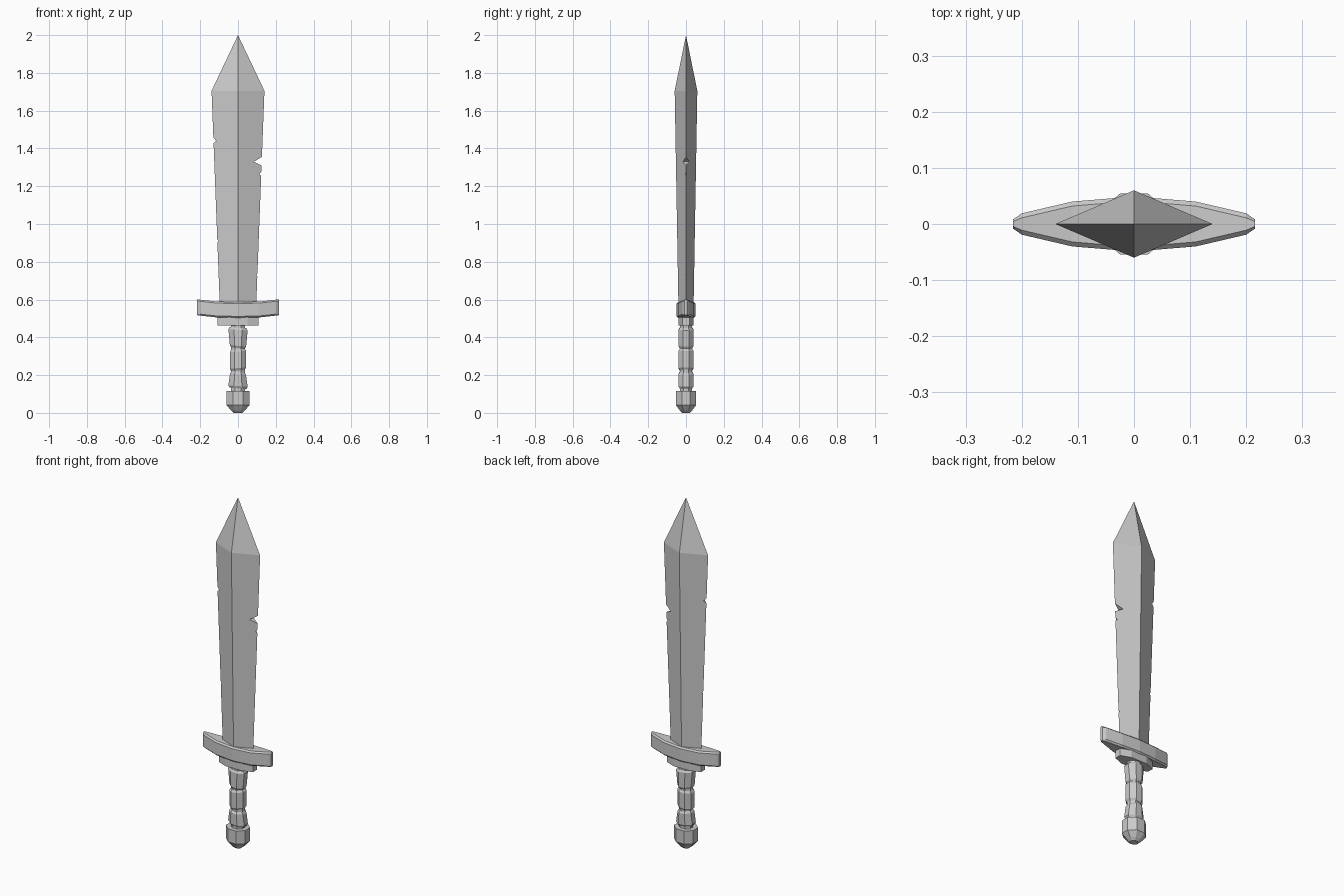
import bpy, bmesh, math

if "Cube" in bpy.data.objects:
    bpy.data.objects.remove(bpy.data.objects["Cube"])


def make_object(name, bm):
    bmesh.ops.recalc_face_normals(bm, faces=bm.faces[:])
    mesh = bpy.data.meshes.new(name)
    bm.to_mesh(mesh)
    bm.free()
    obj = bpy.data.objects.new(name, mesh)
    bpy.context.collection.objects.link(obj)
    return obj


def loft(name, rings):
    """Skin equal-length point rings and close both ends."""
    bm = bmesh.new()
    loops = [[bm.verts.new(p) for p in ring] for ring in rings]
    n = len(loops[0])
    for a, b in zip(loops, loops[1:]):
        for i in range(n):
            j = (i + 1) % n
            bm.faces.new((a[i], a[j], b[j], b[i]))
    bm.faces.new(loops[0])
    bm.faces.new(loops[-1])
    return make_object(name, bm)


def octagon(z, rx, ry, tilt=0.0):
    """Octagon with flats facing the axes; rx and ry reach the flats."""
    k = 1 / math.cos(math.pi / 8)
    angles = [math.pi * (i + 0.5) / 4 for i in range(8)]
    return [(rx * k * math.cos(a), ry * k * math.sin(a), z + tilt * math.cos(a))
            for a in angles]


def wedge(side, z, tip_x, up, down):
    """Triangular prism that nicks the blade edge."""
    tri = [(side * tip_x, z), (side * (tip_x + 0.1), z + up), (side * (tip_x + 0.1), z - down)]
    obj = loft("nick_cutter", [[(x, y, h) for x, h in tri] for y in (-0.1, 0.1)])
    obj.hide_render = True
    return obj


# Blade: widening diamond section with a pyramid point
bm = bmesh.new()
rings = [[bm.verts.new(p) for p in ((w, 0, z), (0, t, z), (-w, 0, z), (0, -t, z))]
         for z, w, t in ((0.56, 0.096, 0.04), (1.705, 0.14, 0.06))]
tip = bm.verts.new((0, 0, 2.0))
bm.faces.new(rings[0])
for i in range(4):
    j = (i + 1) % 4
    bm.faces.new((rings[0][i], rings[0][j], rings[1][j], rings[1][i]))
    bm.faces.new((rings[1][i], rings[1][j], tip))
blade = make_object("blade", bm)

# Nicks along both edges: side, height, depth point, spread up and down
for nick in ((1, 1.33, 0.085, 0.06, 0.05), (1, 1.262, 0.113, 0.15, 0.06),
             (1, 0.73, 0.097, 0.15, 0.15), (-1, 1.44, 0.115, 0.11, 0.08),
             (-1, 0.91, 0.103, 0.15, 0.15)):
    cutter = wedge(*nick)
    mod = blade.modifiers.new("nick", 'BOOLEAN')
    mod.operation = 'DIFFERENCE'
    mod.solver = 'EXACT'
    mod.object = cutter
    bpy.context.view_layer.objects.active = blade
    bpy.ops.object.modifier_apply(modifier=mod.name)
    bpy.data.objects.remove(cutter)

# Guard: upswept bar, tapering to the ends, chamfered along its long edges
half = [(0.0, 0.049, 0.545), (0.11, 0.040, 0.547), (0.2, 0.019, 0.557), (0.216, 0.008, 0.559)]
stations = [(-x, y, z) for x, y, z in half[:0:-1]] + half
sections = []
for x, y, z in stations:
    inner = max(y - 0.008, 0.004)
    top, low = z + 0.042, z - 0.042
    sections.append([(x, -inner, top), (x, inner, top), (x, y, top - 0.008), (x, y, low + 0.008),
                     (x, inner, low), (x, -inner, low), (x, -y, low + 0.008), (x, -y, top - 0.008)])
loft("guard", sections)

# Collar under the guard
outline = [(0.108, 0.018), (0.05, 0.040), (-0.05, 0.040), (-0.108, 0.018),
           (-0.108, -0.018), (-0.05, -0.040), (0.05, -0.040), (0.108, -0.018)]
loft("collar", [[(x, y, z) for x, y in outline] for z in (0.463, 0.52)])

# Grip core and three faceted wrap segments
loft("grip_core", [octagon(0.09, 0.036, 0.031), octagon(0.47, 0.036, 0.031)])
for i, (z0, z1, r0, r1, tilt) in enumerate(((0.13, 0.217, 0.051, 0.042, -0.004),
                                            (0.225, 0.337, 0.043, 0.043, 0.004),
                                            (0.343, 0.452, 0.043, 0.051, -0.004))):
    loft(f"grip_wrap_{i + 1}", [octagon(z0, r0 - 0.007, 0.033, tilt),
                                octagon(z0 + 0.012, r0, 0.040, tilt),
                                octagon(z1 - 0.012, r1, 0.040, tilt),
                                octagon(z1, r1 - 0.007, 0.033, tilt)])

# Pommel with tapered base
loft("pommel", [octagon(0.0, 0.022, 0.02), octagon(0.012, 0.036, 0.032),
                octagon(0.042, 0.061, 0.054), octagon(0.117, 0.061, 0.054)])
